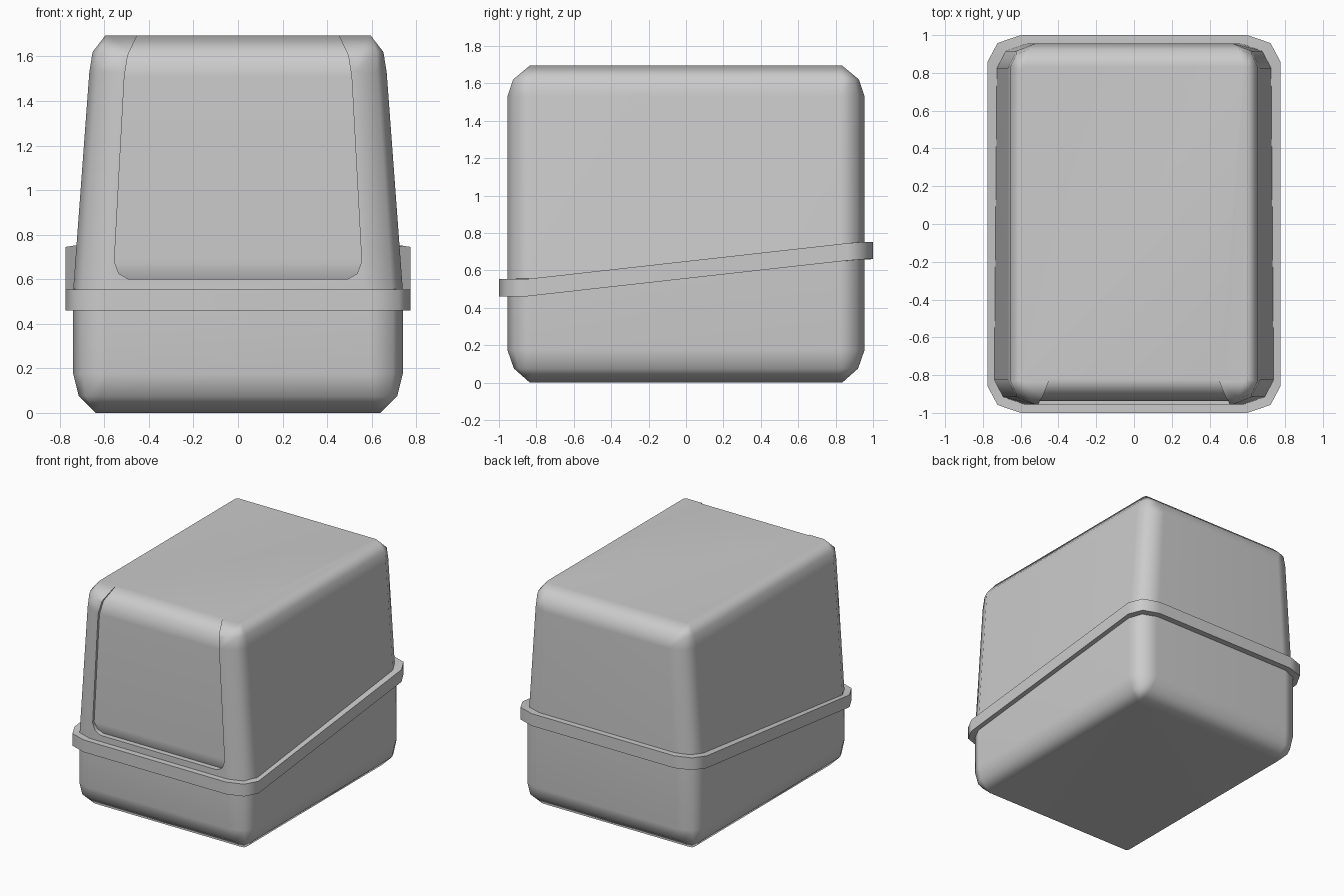
import bpy

if "Cube" in bpy.data.objects:
    bpy.data.objects.remove(bpy.data.objects["Cube"])


def seam_z(y):
    """Height of the sloping seam (rim underside): flat at the ends, rising to the back."""
    t = min(max((y + 0.86) / 1.79, 0), 1)
    return 0.46 + 0.20 * t


def ring(hx, hy, cx, cy, z, taper=0.0):
    """Rounded rectangle with two-segment corners; z is a number or a function of y."""
    corner = [(hx, hy - cy), (hx - 0.3 * cx, hy - 0.3 * cy), (hx - cx, hy)]
    pts = corner + [(-x, y) for x, y in reversed(corner)]
    pts += [(-x, -y) for x, y in pts]
    out = []
    for x, y in pts:
        h = z(y) if callable(z) else z
        out.append((x * (1 - taper * (h - 0.55)), y, h))
    return out


def loft(name, rings, closed=False):
    """Skin a stack of rings; cap the ends, or join last to first when closed."""
    n, m = len(rings[0]), len(rings)
    verts = [p for r in rings for p in r]
    faces = []
    for k in range(m if closed else m - 1):
        a, b = k * n, (k + 1) % m * n
        faces += [(a + i, a + (i + 1) % n, b + (i + 1) % n, b + i) for i in range(n)]
    if not closed:
        faces += [tuple(reversed(range(n))), tuple(range((m - 1) * n, m * n))]
    mesh = bpy.data.meshes.new(name)
    mesh.from_pydata(verts, [], faces)
    mesh.update()
    obj = bpy.data.objects.new(name, mesh)
    bpy.context.collection.objects.link(obj)
    return obj


def select(obj):
    bpy.ops.object.select_all(action='DESELECT')
    obj.select_set(True)
    bpy.context.view_layer.objects.active = obj


def smooth(obj):
    select(obj)
    bpy.ops.object.shade_smooth_by_angle(angle=1.05)
    mod = obj.modifiers.new("weighted", 'WEIGHTED_NORMAL')
    mod.keep_sharp = True


# Lower tray
tray = loft("tray", [
    ring(0.64, 0.835, 0.02, 0.02, 0.0),
    ring(0.715, 0.92, 0.10, 0.09, 0.075),
    ring(0.74, 0.955, 0.15, 0.13, 0.175),
    ring(0.74, 0.955, 0.15, 0.13, lambda y: seam_z(y) + 0.04),
])

# Tapered hood
hood = loft("hood", [
    ring(0.74, 0.955, 0.16, 0.13, lambda y: seam_z(y) + 0.045, 0.1),
    ring(0.74, 0.955, 0.16, 0.13, 1.53, 0.1),
    ring(0.731, 0.925, 0.11, 0.09, 1.62, 0.1),
    ring(0.672, 0.835, 0.02, 0.02, 1.695, 0.1),
])

# Shallow door panel recess following the front of the hood: (z, half width, panel depth y)
rows = [(0.60, 0.49, -0.915), (0.625, 0.535, -0.925), (0.68, 0.555, -0.937),
        (1.51, 0.51, -0.937), (1.605, 0.495, -0.91), (1.70, 0.45, -0.82)]
cutter = loft("door_cutter", [
    [(-w, -1.2, z), (w, -1.2, z), (w, y, z), (-w, y, z)] for z, w, y in rows])
select(hood)
cut = hood.modifiers.new("door_recess", 'BOOLEAN')
cut.operation = 'DIFFERENCE'
cut.solver = 'EXACT'
cut.object = cutter
bpy.ops.object.modifier_apply(modifier=cut.name)
bpy.data.objects.remove(cutter)

# Sloping rim band around the seam
low = seam_z
high = lambda y: seam_z(y) + 0.093
rim = loft("rim", [
    ring(0.70, 0.92, 0.16, 0.13, low),
    ring(0.775, 1.0, 0.175, 0.14, low),
    ring(0.775, 1.0, 0.175, 0.14, high),
    ring(0.70, 0.92, 0.16, 0.13, high),
], closed=True)

for part in (tray, hood, rim):
    smooth(part)
